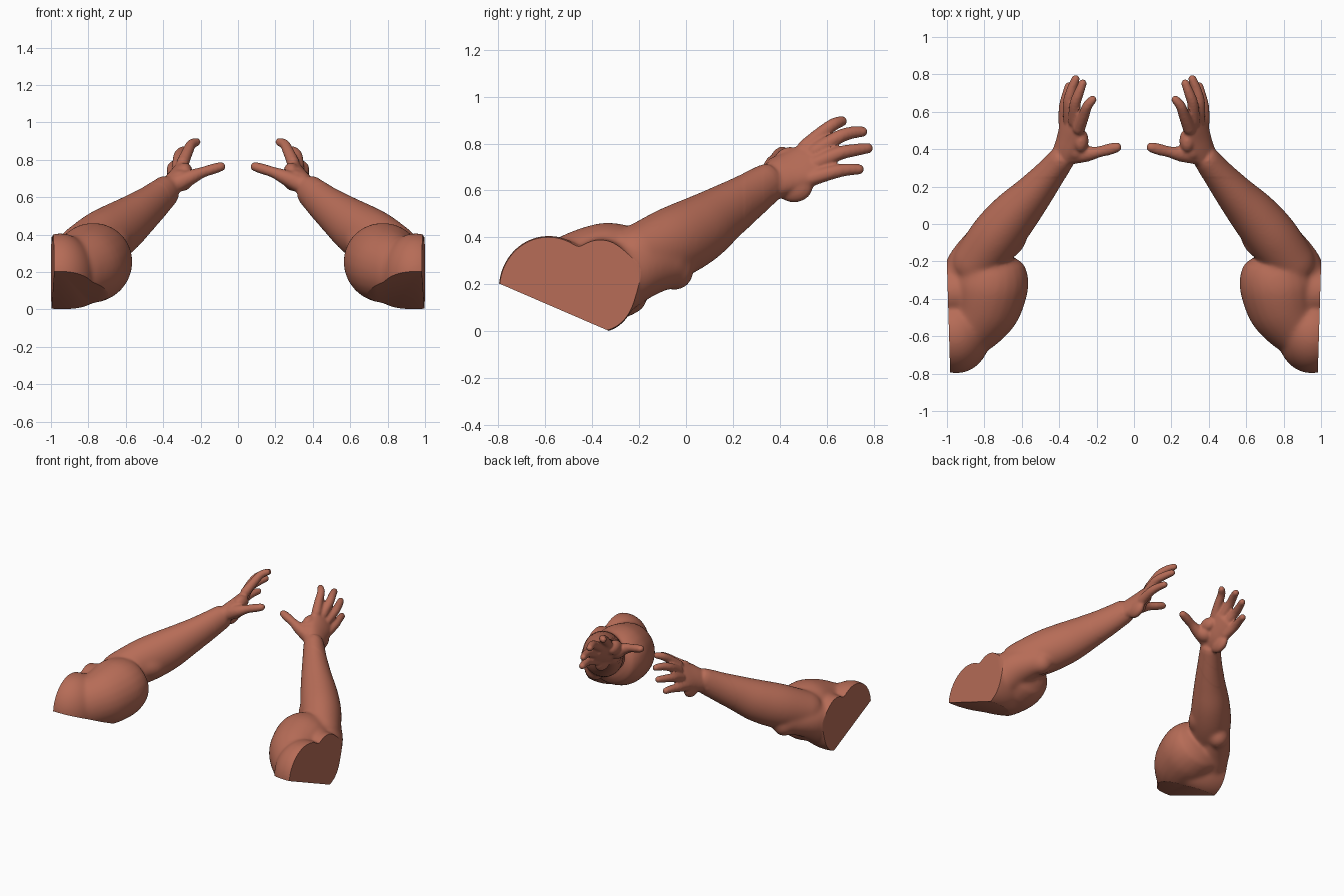
import bpy, bmesh, math
from mathutils import Vector, Matrix

if "Cube" in bpy.data.objects:
    bpy.data.objects.remove(bpy.data.objects["Cube"])

skin = bpy.data.materials.new("terracotta_skin")
skin.diffuse_color = (0.47, 0.15, 0.095, 1)
skin.use_nodes = True
skin.node_tree.nodes["Principled BSDF"].inputs["Base Color"].default_value = skin.diffuse_color

bm = bmesh.new()


def limb(stations, up=(0, 0, 1), cap=0.8, seg=24, sub=5):
    """Closed tube through (x, y, z, half_width, half_height) stations with round ends."""
    pts = [Vector(s) for s in stations]
    path = []
    for i in range(len(pts) - 1):
        p0, p1, p2 = pts[max(i - 1, 0)], pts[i], pts[i + 1]
        p3 = pts[min(i + 2, len(pts) - 1)]
        for k in range(sub):
            t = k / sub
            path.append(0.5 * (2 * p1 + (p2 - p0) * t + (2 * p0 - 5 * p1 + 4 * p2 - p3) * t * t
                               + (3 * p1 - p0 - 3 * p2 + p3) * t ** 3))
    path.append(pts[-1])
    pos = [Vector(p[:3]) for p in path]
    n = len(path)
    tan = [(pos[min(i + 1, n - 1)] - pos[max(i - 1, 0)]).normalized() for i in range(n)]
    # rings as centre, tangent, half width, half height, with dome rings at both ends
    rings = [(pos[i], tan[i], path[i][3], path[i][4]) for i in range(n)]
    dome = [math.radians(a) for a in (25, 50, 72, 86)]

    def end(i, sign):
        c, t, a, b = rings[i]
        r = cap * (a + b) / 2
        return [(c + t * sign * r * math.sin(d), t, a * math.cos(d), b * math.cos(d)) for d in dome]
    rings = end(0, -1)[::-1] + rings + end(-1, 1)
    loops = []
    for c, t, a, b in rings:
        side = t.cross(Vector(up)).normalized()
        top = side.cross(t).normalized()
        loops.append([bm.verts.new(c + side * a * math.cos(q) + top * b * math.sin(q))
                      for q in (2 * math.pi * k / seg for k in range(seg))])
    for l0, l1 in zip(loops, loops[1:]):
        for k in range(seg):
            m = (k + 1) % seg
            bm.faces.new((l0[k], l0[m], l1[m], l1[k]))
    bm.faces.new(loops[0][::-1])
    bm.faces.new(loops[-1])


def lump(centre, radii, turn=0):
    """Ellipsoid muscle or bone, turned about z."""
    mat = (Matrix.Translation(centre) @ Matrix.Rotation(math.radians(turn), 4, 'Z')
           @ Matrix.Diagonal((*radii, 1)))
    bmesh.ops.create_uvsphere(bm, u_segments=40, v_segments=24, radius=1, matrix=mat)


# shoulder, triceps running to the elbow, and biceps
lump((0.95, -0.585, 0.18), (0.185, 0.215, 0.228))
lump((0.94, -0.365, 0.195), (0.28, 0.158, 0.20))
limb([(0.93, -0.36, 0.20, 0.13, 0.17), (0.865, -0.21, 0.26, 0.13, 0.135),
      (0.80, -0.07, 0.285, 0.09, 0.10)], cap=0.7)
limb([(0.87, -0.57, 0.20, 0.15, 0.17), (0.80, -0.45, 0.23, 0.19, 0.20),
      (0.775, -0.33, 0.253, 0.21, 0.212), (0.77, -0.25, 0.265, 0.20, 0.195)],
     up=(0.3, 0, 1), cap=0.5)

# forearm with elbow and wrist bones
limb([(0.85, -0.22, 0.31, 0.13, 0.135), (0.74, -0.07, 0.37, 0.14, 0.155),
      (0.64, 0.05, 0.43, 0.130, 0.148), (0.545, 0.155, 0.50, 0.107, 0.125),
      (0.46, 0.255, 0.567, 0.086, 0.104), (0.385, 0.35, 0.633, 0.070, 0.086)])
lump((0.785, -0.045, 0.26), (0.075, 0.08, 0.085), 40)
lump((0.67, -0.09, 0.36), (0.085, 0.12, 0.09), 40)
lump((0.425, 0.35, 0.60), (0.037, 0.045, 0.045))

# palm with thumb pad, web and heel
tilt = (-0.5, 0, 0.85)
limb([(0.38, 0.36, 0.635, 0.056, 0.080), (0.35, 0.44, 0.675, 0.052, 0.094),
      (0.335, 0.51, 0.71, 0.040, 0.098), (0.325, 0.565, 0.735, 0.027, 0.088)], up=tilt, cap=0.5)
lump((0.305, 0.395, 0.69), (0.065, 0.06, 0.058))
lump((0.285, 0.445, 0.735), (0.042, 0.065, 0.05))
lump((0.37, 0.46, 0.615), (0.037, 0.08, 0.066))

# four fingers: knuckle, two joints and tip
fingers = [
    [(0.295, 0.51, 0.785), (0.270, 0.575, 0.842), (0.250, 0.63, 0.882), (0.222, 0.665, 0.895)],
    [(0.32, 0.55, 0.765), (0.315, 0.64, 0.822), (0.295, 0.70, 0.845), (0.275, 0.752, 0.850)],
    [(0.345, 0.555, 0.715), (0.35, 0.65, 0.757), (0.333, 0.72, 0.772), (0.312, 0.775, 0.780)],
    [(0.37, 0.53, 0.65), (0.373, 0.62, 0.676), (0.362, 0.68, 0.688), (0.348, 0.737, 0.690)],
]
for joints in fingers:
    limb([(*p, r, r) for p, r in zip(joints, (0.034, 0.030, 0.027, 0.023))], up=tilt, cap=1, seg=16)

# thumb
limb([(0.33, 0.37, 0.672, 0.052, 0.05), (0.25, 0.375, 0.708, 0.042, 0.040),
      (0.19, 0.385, 0.733, 0.030, 0.029), (0.13, 0.40, 0.752, 0.031, 0.028),
      (0.092, 0.41, 0.763, 0.027, 0.025)], cap=1, seg=16)

# fuse all the parts into one skin
src = bpy.data.meshes.new("arm_parts")
bm.to_mesh(src)
bm.free()
arm = bpy.data.objects.new("right_arm", src)
bpy.context.collection.objects.link(arm)
mod = arm.modifiers.new("fuse", 'REMESH')
mod.mode = 'VOXEL'
mod.voxel_size = 0.008
fused = bpy.data.meshes.new_from_object(arm.evaluated_get(bpy.context.evaluated_depsgraph_get()))
arm.modifiers.clear()

# soften the muscles strongly and the hand lightly
bm = bmesh.new()
bm.from_mesh(fused)
for limit, times in ((9, 3), (0.33, 6), (0.25, 14)):
    verts = [v for v in bm.verts if v.co.y < limit]
    for _ in range(times):
        bmesh.ops.smooth_vert(bm, verts=verts, factor=0.5,
                              use_axis_x=True, use_axis_y=True, use_axis_z=True)

# flat cuts at the outer side and underneath
for point, normal in (((1.0, -0.22, 0), (1, -0.03, 0)), ((0.9, -0.8, 0.205), (0, -0.205, -0.475))):
    bmesh.ops.bisect_plane(bm, geom=bm.verts[:] + bm.edges[:] + bm.faces[:], dist=1e-5,
                           plane_co=point, plane_no=Vector(normal).normalized(), clear_outer=True)
    bmesh.ops.holes_fill(bm, edges=[e for e in bm.edges if e.is_boundary], sides=0)
bmesh.ops.recalc_face_normals(bm, faces=bm.faces[:])
for f in bm.faces:
    f.material_index = 0


def finish(obj, mesh):
    bm.to_mesh(mesh)
    obj.data = mesh
    mesh.materials.clear()
    mesh.materials.append(skin)
    bpy.ops.object.select_all(action='DESELECT')
    obj.select_set(True)
    bpy.context.view_layer.objects.active = obj
    bpy.ops.object.shade_smooth_by_angle(angle=math.radians(42))


finish(arm, fused)

# mirrored left arm
bmesh.ops.scale(bm, vec=(-1, 1, 1), verts=bm.verts[:])
bmesh.ops.reverse_faces(bm, faces=bm.faces[:])
left_mesh = bpy.data.meshes.new("left_arm")
left = bpy.data.objects.new("left_arm", left_mesh)
bpy.context.collection.objects.link(left)
finish(left, left_mesh)
bm.free()
bpy.data.meshes.remove(src)
